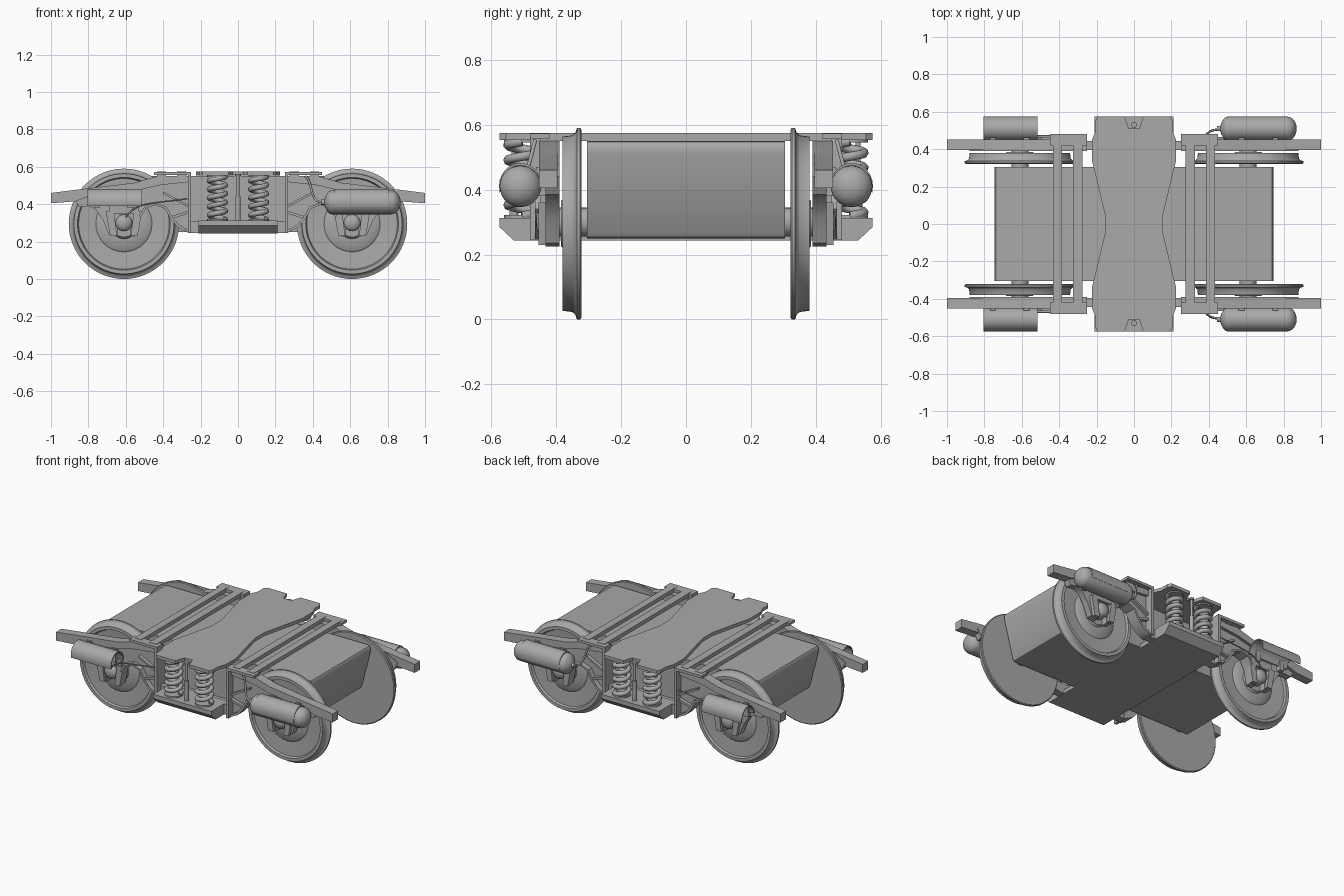
import bpy, bmesh, math
from mathutils import Vector

if "Cube" in bpy.data.objects:
    bpy.data.objects.remove(bpy.data.objects["Cube"])

steel = bpy.data.materials.new("grey_steel")
steel.diffuse_color = (0.4, 0.4, 0.4, 1)
steel.use_nodes = True
steel.node_tree.nodes["Principled BSDF"].inputs["Base Color"].default_value = steel.diffuse_color
SIDES = (-1, 1)


def finish(name, bm, smooth=True):
    bmesh.ops.remove_doubles(bm, verts=bm.verts, dist=1e-5)
    bmesh.ops.recalc_face_normals(bm, faces=bm.faces)
    me = bpy.data.meshes.new(name)
    bm.to_mesh(me)
    bm.free()
    me.materials.append(steel)
    ob = bpy.data.objects.new(name, me)
    bpy.context.collection.objects.link(ob)
    if smooth:
        bpy.context.view_layer.objects.active = ob
        bpy.ops.object.select_all(action='DESELECT')
        ob.select_set(True)
        bpy.ops.object.shade_smooth_by_angle(angle=math.radians(35))
    return ob


def prism(name, pts, axis, a, b, sx=1, sy=1):
    """Extrude a 2D outline along one axis from a to b, with mirroring signs."""
    def place(p, d):
        u, v = p
        x, y, z = {'x': (d, u, v), 'y': (u, d, v), 'z': (u, v, d)}[axis]
        return (x * sx, y * sy, z)
    bm = bmesh.new()
    rings = [[bm.verts.new(place(p, d)) for p in pts] for d in (a, b)]
    n = len(pts)
    bm.faces.new(rings[0])
    bm.faces.new(rings[1])
    for i in range(n):
        j = (i + 1) % n
        bm.faces.new((rings[0][i], rings[0][j], rings[1][j], rings[1][i]))
    return finish(name, bm)


def box(name, x0, x1, y0, y1, z0, z1, sx=1, sy=1):
    return prism(name, [(x0, z0), (x1, z0), (x1, z1), (x0, z1)], 'y', y0, y1, sx, sy)


def lathe(name, profile, axis, centre, seg, sign=1):
    """Spin (radius, distance) points round an axis through centre."""
    bm = bmesh.new()
    vs = []
    for r, d in profile:
        vs.append(bm.verts.new({'x': (d * sign, r, 0), 'y': (r, d * sign, 0), 'z': (r, 0, d * sign)}[axis]))
    es = [bm.edges.new(p) for p in zip(vs, vs[1:])]
    ax = {'x': (1, 0, 0), 'y': (0, 1, 0), 'z': (0, 0, 1)}[axis]
    bmesh.ops.spin(bm, geom=vs + es, cent=(0, 0, 0), axis=ax, angle=2 * math.pi, steps=seg)
    bmesh.ops.translate(bm, verts=bm.verts, vec=centre)
    return finish(name, bm)


def tube(name, pts, radius, res=2):
    cu = bpy.data.curves.new(name, 'CURVE')
    cu.dimensions = '3D'
    cu.bevel_depth = radius
    cu.bevel_resolution = res
    cu.use_fill_caps = True
    sp = cu.splines.new('POLY')
    sp.points.add(len(pts) - 1)
    for p, c in zip(sp.points, pts):
        p.co = (*c, 1)
    sp.use_smooth = True
    cu.materials.append(steel)
    ob = bpy.data.objects.new(name, cu)
    bpy.context.collection.objects.link(ob)
    return ob


def bezier(p0, p1, p2, p3, n=12):
    p0, p1, p2, p3 = map(Vector, (p0, p1, p2, p3))
    return [(1-t)**3*p0 + 3*t*(1-t)**2*p1 + 3*t*t*(1-t)*p2 + t**3*p3 for t in [i/n for i in range(n+1)]]


# motor casing: slanted ends with softened edges
half = [(.66, .25), (.672, .254), (.68, .265), (.745, .51), (.745, .535), (.738, .547), (.72, .55)]
prism("motor_casing", half + [(-x, z) for x, z in reversed(half)], 'y', -.305, .305)

# wheels with flange, tread and dished face, plus axle stub
wheel = [(0, .322), (.29, .322), (.295, .326), (.295, .336), (.28, .341), (.272, .35), (.268, .38),
         (.248, .38), (.242, .366), (.15, .360), (.14, .368), (.08, .372), (.07, .385), (0, .385)]
stub = [(0, .30), (.045, .30), (.045, .44), (.038, .452), (.022, .46), (0, .463)]
for sx in SIDES:
    for sy in SIDES:
        lathe("wheel", wheel, 'y', (.61 * sx, 0, .295), 64, sy)
        lathe("axle_stub", stub, 'y', (.61 * sx, 0, .30), 20, sy)

# side frames
web = [(.25, .55), (.43, .55), (.55, .515), (.80, .48), (.88, .44), (.85, .385), (.80, .39), (.76, .37),
       (.72, .31), (.69, .235), (.645, .225), (.645, .31), (.63, .345), (.59, .345), (.575, .31),
       (.575, .225), (.54, .23), (.52, .33), (.49, .38), (.44, .395), (.39, .375), (.36, .32),
       (.32, .275), (.26, .245), (.25, .245)]
beam = [(.25, .55), (.43, .55), (.55, .515), (.80, .485), (1, .46), (1, .405), (.87, .415),
        (.80, .44), (.55, .47), (.43, .50), (.25, .52)]
arch = [(.52, .33), (.49, .38), (.44, .395), (.39, .375), (.36, .32), (.32, .275), (.26, .245),
        (.26, .26), (.315, .288), (.35, .33), (.38, .385), (.44, .408), (.495, .392), (.53, .34)]
for sx in SIDES:
    for sy in SIDES:
        prism("side_frame_web", web, 'y', .39, .432, sx, sy)
        prism("side_frame_beam", beam, 'y', .395, .452, sx, sy)
        prism("frame_arch_flange", arch, 'y', .43, .465, sx, sy)
        box("frame_post", .25, .268, .40, .48, .245, .555, sx, sy)
        box("frame_top_plate", .25, .45, .42, .48, .555, .572, sx, sy)
        prism("diagonal_rib", [(.262, .38), (.40, .455), (.40, .468), (.262, .395)], 'y', .43, .455, sx, sy)
        prism("diagonal_rib", [(.262, .35), (.36, .32), (.36, .335), (.262, .365)], 'y', .43, .455, sx, sy)
        # wedge-shaped axle guides beside each stub
        for g in SIDES:
            c = .61 + g * .055
            prism("axle_guide", [(c - .018, .23), (c + .018, .23), (c + .022 + g * .02, .36),
                                 (c - .022 + g * .02, .36)], 'y', .43, .455, sx, sy)
        box("guide_bridge", .53, .69, .43, .45, .35, .40, sx, sy)
for sy in SIDES:
    box("frame_lower_bar", -.26, .26, .395, .445, .245, .31, 1, sy)

# crossbars joining the side frames
for sx in SIDES:
    box("outer_crossbar", .385, .432, -.45, .45, .55, .574, sx)
    box("inner_crossbar", .275, .325, -.45, .45, .55, .574, sx)

# waisted bolster with notched ends
q = [(.155, .05), (.225, .34), (.225, .45), (.205, .50), (.205, .555), (.19, .575), (.05, .575), (.028, .51)]
right = [(x, -y) for x, y in reversed(q)] + q
prism("bolster", right + [(-x, -y) for x, y in right], 'z', .553, .574)

# spring plank across the bottom
plank = [(-.575, .312), (-.575, .285), (-.53, .243), (.53, .243), (.575, .285), (.575, .312),
         (.44, .312), (.44, .27), (-.44, .27), (-.44, .312)]
prism("spring_plank", plank, 'x', -.21, .21)

# coil springs and damper
for sy in SIDES:
    for sx in SIDES:
        turns, steps = 5, 20
        pts = []
        for i in range(turns * steps + 1):
            a = 2 * math.pi * i / steps
            pts.append((sx * .11 + .043 * math.cos(a), sy * .505 + .043 * math.sin(a),
                        .318 + .23 * i / (turns * steps)))
        tube("coil_spring", pts, .0145)
        for z in (.312, .545):
            lathe("spring_seat", [(0, 0), (.055, 0), (.055, .01), (0, .01)], 'z', (sx * .11, sy * .505, z), 20)
    lathe("damper_rod", [(0, .31), (.014, .31), (.014, .44), (.008, .44), (.008, .55), (.016, .55),
                         (.016, .562), (0, .562)], 'z', (0, sy * .53, 0), 14)

# air tanks with rounded ends, on the +x end
tank = [(0, .445), (.014, .445), (.014, .462), (.03, .466)]
tank += [(.064 * math.cos(a), .50 - .035 * math.sin(a)) for a in (math.radians(t) for t in (55, 35, 15, 0))]
tank += [(.064 * math.cos(a), .82 + .05 * math.sin(a)) for a in (math.radians(t) for t in range(0, 91, 15))]
# curved covers on all four corners
arc = [math.radians(t) for t in range(-15, 181, 15)]
cover = [(.51 + .066 * math.cos(a), .41 + .072 * math.sin(a)) for a in arc]
cover += [(.51 + .060 * math.cos(a), .41 + .065 * math.sin(a)) for a in reversed(arc)]
for sy in SIDES:
    lathe("air_tank", tank, 'x', (0, sy * .51, .41), 28)
    for sx in SIDES:
        prism("tank_cover", cover, 'x', .515, .805, sx, sy)
        for x in (.56, .74):
            box("cover_bracket", x, x + .03, .43, .462, .38, .47, sx, sy)
    # air hose and sensor cable
    tube("air_hose", bezier((.45, sy * .505, .41), (.38, sy * .50, .41), (.40, sy * .47, .53),
                            (.36, sy * .465, .55)), .006)
    tube("sensor_cable", bezier((-.60, sy * .46, .33), (-.54, sy * .48, .42), (-.45, sy * .47, .40),
                                (-.27, sy * .465, .43)), .004)
